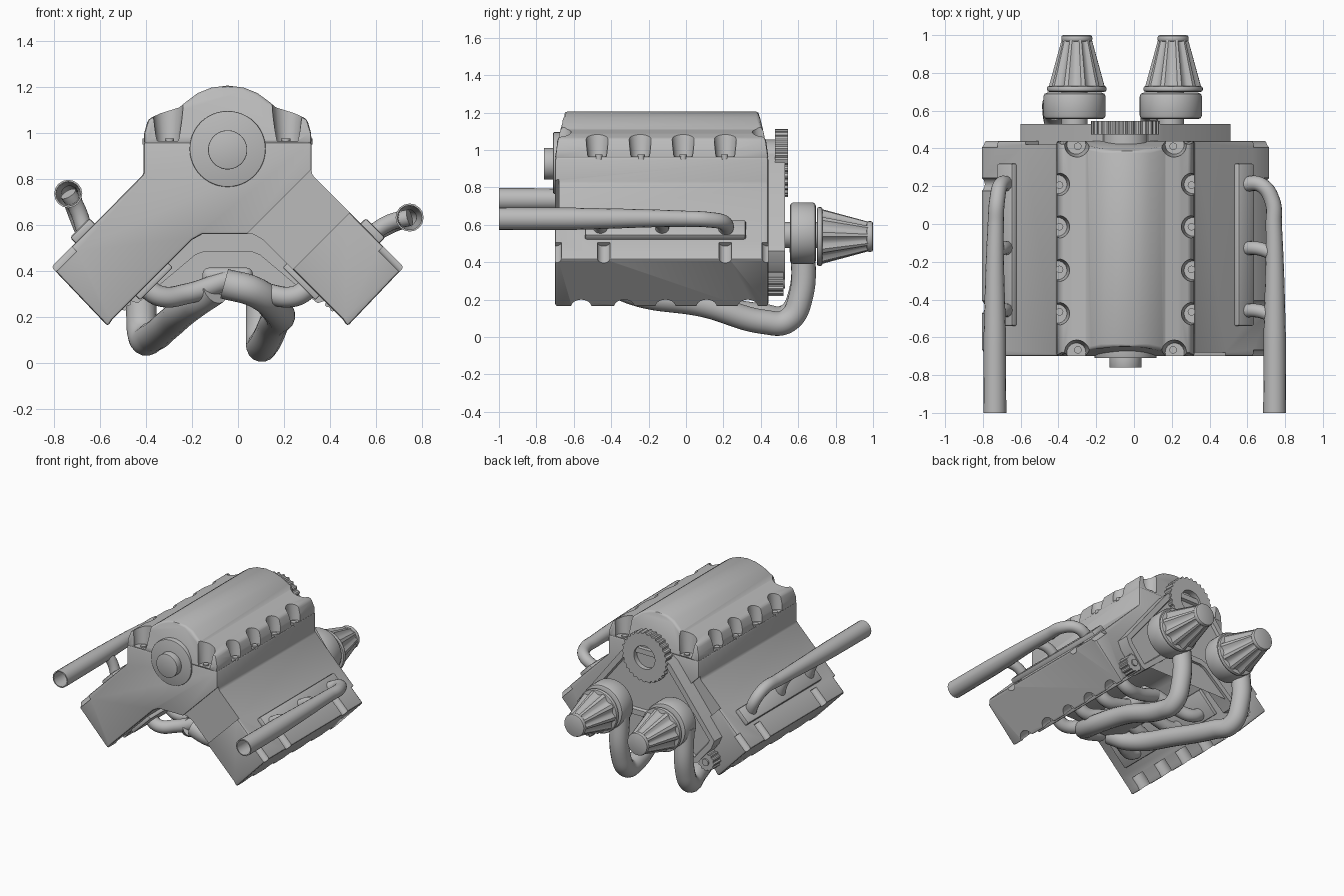
import bpy, bmesh
from math import radians, pi, cos, sin
from mathutils import Matrix, Vector

if "Cube" in bpy.data.objects:
    bpy.data.objects.remove(bpy.data.objects["Cube"])

CX = -0.045            # centre line of the engine
FRONT, BACK = -0.70, 0.44
parts = []

metal = bpy.data.materials.new("grey_metal")
metal.use_nodes = True
GREY = (0.5, 0.5, 0.5, 1)
metal.diffuse_color = GREY
metal.node_tree.nodes["Principled BSDF"].inputs["Base Color"].default_value = GREY


def add(name, bm, bevel=0, segments=2):
    bmesh.ops.recalc_face_normals(bm, faces=bm.faces[:])
    me = bpy.data.meshes.new(name)
    bm.to_mesh(me)
    bm.free()
    me.materials.append(metal)
    o = bpy.data.objects.new(name, me)
    bpy.context.collection.objects.link(o)
    if bevel:
        m = o.modifiers.new("bevel", 'BEVEL')
        m.width, m.segments, m.limit_method = bevel, segments, 'ANGLE'
        m.angle_limit = radians(35)
    parts.append(o)
    return o


def apply(o):
    dg = bpy.context.evaluated_depsgraph_get()
    me = bpy.data.meshes.new_from_object(o.evaluated_get(dg))
    o.modifiers.clear()
    o.data = me


def cut(o, bm):
    c = add("cutter", bm)
    m = o.modifiers.new("cut", 'BOOLEAN')
    m.object, m.operation, m.solver = c, 'DIFFERENCE', 'EXACT'
    apply(o)
    parts.remove(c)
    bpy.data.objects.remove(c)


def prism(bm, half, y0, y1):
    # half profile (offset from centre, z), mirrored and extruded along y
    pts = half + [(-u, z) for u, z in reversed(half) if u]
    face = bm.faces.new([bm.verts.new((CX + u, y0, z)) for u, z in pts])
    ext = bmesh.ops.extrude_face_region(bm, geom=[face])
    bmesh.ops.translate(bm, vec=(0, y1 - y0, 0),
                        verts=[v for v in ext["geom"] if isinstance(v, bmesh.types.BMVert)])


def cone(bm, a, b, r1, r2, n=32):
    a, b = Vector(a), Vector(b)
    rot = (b - a).to_track_quat('Z', 'Y').to_matrix().to_4x4()
    bmesh.ops.create_cone(bm, cap_ends=True, segments=n, radius1=r1, radius2=r2,
                          depth=(b - a).length, matrix=Matrix.Translation((a + b) / 2) @ rot)


def box(bm, loc, size, angle=0):
    bmesh.ops.create_cube(bm, size=1, matrix=Matrix.Translation(loc)
                          @ Matrix.Rotation(radians(angle), 4, 'Y') @ Matrix.Diagonal((*size, 1)))


def disc(name, x, z, y0, y1, r, bevel=0.0, n=48):
    bm = bmesh.new()
    cone(bm, (x, y0, z), (x, y1, z), r, r, n)
    return add(name, bm, bevel)


def tube(name, pts, r, radii=None, wall=0):
    cu = bpy.data.curves.new(name, 'CURVE')
    cu.dimensions, cu.bevel_depth, cu.bevel_resolution = '3D', r, 6
    cu.resolution_u, cu.use_fill_caps = 10, not wall
    s = cu.splines.new('BEZIER')
    s.bezier_points.add(len(pts) - 1)
    for i, (p, q) in enumerate(zip(s.bezier_points, pts)):
        p.co, p.radius = q, radii[i] if radii else 1
        p.handle_left_type = p.handle_right_type = 'AUTO'
    tmp = bpy.data.objects.new(name, cu)
    bpy.context.collection.objects.link(tmp)
    bm = bmesh.new()
    bm.from_mesh(tmp.evaluated_get(bpy.context.evaluated_depsgraph_get()).to_mesh())
    bpy.data.objects.remove(tmp)
    o = add(name, bm)
    if wall:
        m = o.modifiers.new("wall", 'SOLIDIFY')
        m.thickness, m.offset = wall, -1
    return o


def star(name, x, z, y0, y1, r0, r1, n, depth):
    # toothed or pleated ring: alternating radii
    bm = bmesh.new()
    rings = [[bm.verts.new((x + r * (1 - depth * ((i // 2) % 2)) * cos(pi * i / n), y,
                            z + r * (1 - depth * ((i // 2) % 2)) * sin(pi * i / n)))
              for i in range(2 * n)] for y, r in ((y0, r0), (y1, r1))]
    for i in range(2 * n):
        j = (i + 1) % (2 * n)
        bm.faces.new((rings[0][i], rings[0][j], rings[1][j], rings[1][i]))
    for ring in rings:
        bm.faces.new(ring)
    return add(name, bm)


# Block with two banks
bm = bmesh.new()
prism(bm, [(0.365, 0.96), (0.365, 0.82), (0.765, 0.417), (0.52, 0.16), (0.50, 0.19),
           (0.425, 0.265), (0.155, 0.535), (0.11, 0.56)], FRONT, BACK)
block = add("engine_block", bm, 0.012)
m = block.modifiers["bevel"]
apply(block)
bm = bmesh.new()
for s in (1, -1):
    # bolt scallops on the inner and outer edges of each bank end
    for y in (-0.56, -0.33, -0.11, 0.11, 0.33):
        cone(bm, (CX + s * 0.45, y, 0.23), (CX + s * 0.57, y, 0.11), 0.055, 0.055, 20)
    for y in (FRONT, -0.44, 0.21, BACK):
        cone(bm, (CX + s * 0.68, y, 0.51), (CX + s * 0.81, y, 0.38), 0.035, 0.035, 20)
    # shallow recess across one end of each bank
    box(bm, (CX + s * 0.295, FRONT if s > 0 else BACK, 0.595), (0.25, 0.04, 0.6), s * 45)
cut(block, bm)

# Domed top cover with sloped ends
bm = bmesh.new()
prism(bm, [(0, 1.205), (0.07, 1.196), (0.13, 1.172), (0.18, 1.135), (0.21, 1.11),
           (0.29, 1.085), (0.345, 1.06), (0.362, 1.0), (0.365, 0.95)], FRONT, BACK)
for v in bm.verts:
    v.co.y += (0.05 if v.co.y < 0 else -0.05) * max(0, min(1, (v.co.z - 1.02) / 0.15))
cover = add("top_cover", bm, 0.015)
apply(cover)
bm = bmesh.new()
bolts = [(s * 0.36, y) for s in (1, -1) for y in (-0.475, -0.245, -0.015, 0.21)]
bolts += [(s * 0.26, y) for s in (1, -1) for y in (FRONT + 0.02, BACK - 0.02)]
for u, y in bolts:
    cone(bm, (CX + u, y, 0.965), (CX + u, y, 1.25), 0.05, 0.085, 24)
cut(cover, bm)
bm = bmesh.new()
for u, y in bolts:
    cone(bm, (CX + u * 0.97, y * 0.98, 0.95), (CX + u * 0.97, y * 0.98, 0.975), 0.02, 0.02, 12)
add("cover_bolts", bm)

# Crankshaft nose, bearing boss and rear pulley
disc("crank_boss", CX, 0.93, FRONT - 0.01, FRONT + 0.1, 0.165, 0.005)
disc("crank_nose", CX, 0.926, -0.76, -0.68, 0.085, 0.004)
disc("pulley_hub", CX, 0.93, 0.42, 0.50, 0.125)
pulley = star("crank_pulley", CX, 0.93, 0.475, 0.545, 0.182, 0.182, 56, 0.06)
bm = bmesh.new()
cone(bm, (CX, 0.50, 0.93), (CX, 0.60, 0.93), 0.085, 0.085)
cut(pulley, bm)

# Timing plate on the back, with a recessed panel
bm = bmesh.new()
prism(bm, [(0.12, 0.98), (0.2, 0.92), (0.555, 0.46), (0.53, 0.40), (0.42, 0.27), (0.39, 0.26),
           (0.14, 0.47), (0.1, 0.485)], 0.42, 0.53)
bm.faces.ensure_lookup_table()
back = max(bm.faces, key=lambda f: f.calc_center_median().y)
bmesh.ops.inset_region(bm, faces=[back], thickness=0.04, depth=0)
bmesh.ops.inset_region(bm, faces=[back], thickness=0.008, depth=-0.02)
add("timing_plate", bm)
for s, side in ((1, "left"), (-1, "right")):
    star(side + "_cam_pulley", CX + s * 0.48, 0.285, 0.43, 0.52, 0.066, 0.066, 24, 0.12)
    disc(side + "_cam_hub", CX + s * 0.48, 0.285, 0.42, 0.53, 0.025, 0, 20)

# Intake flanges, branches and long pipes on the outside of each bank
for s, side, px, pz in ((1, "left", 0.745, 0.632), (-1, "right", -0.737, 0.735)):
    bm = bmesh.new()
    box(bm, (CX + s * 0.625, -0.11, 0.57), (0.12, 0.86, 0.05), s * 45)
    add(side + "_intake_flange", bm, 0.012)
    root = (CX + s * 0.615, 0.575)
    for i, y in enumerate((-0.46, -0.13)):
        mid = (root[0] * 0.5 + px * 0.5, y + 0.0, pz * 0.6 + root[1] * 0.4)
        tube(f"{side}_branch_{i}", [(root[0], y, root[1] - 0.02), mid, (px, y - 0.03, pz)], 0.036)
    tube(side + "_intake_pipe",
         [(px, -1, pz), (px, -0.6, pz), (px - s * 0.005, 0.0, pz),
          (px - s * 0.012, 0.12, pz - 0.005), (px * 0.6 + root[0] * 0.4, 0.205, pz * 0.6 + root[1] * 0.4),
          (root[0], 0.21, root[1] - 0.02)],
         0.061, [1, 0.97, 0.7, 0.68, 0.66, 0.66], 0.008)

# Exhaust headers in the valley
for s, side in ((1, "left"), (-1, "right")):
    bm = bmesh.new()
    box(bm, (CX + s * 0.32, -0.13, 0.355), (0.2, 0.95, 0.03), s * 45)
    add(side + "_exhaust_flange", bm, 0.006)
    for i, y in enumerate((-0.44, -0.22, 0.0, 0.22)):
        tube(f"{side}_header_{i}", [(CX + s * 0.37, y, 0.34), (CX + s * 0.29, y, 0.29),
                                    (CX + s * 0.18, y * 0.9, 0.30), (CX, y * 0.8, 0.36)], 0.045)
bm = bmesh.new()
box(bm, (CX, -0.1, 0.35), (0.22, 0.56, 0.13))
add("exhaust_collector", bm, 0.03, 3)
tube("left_exhaust_pipe", [(-0.06, -0.42, 0.345), (0.07, -0.42, 0.31), (0.165, -0.28, 0.235),
                           (0.155, 0.1, 0.17), (0.11, 0.42, 0.08), (0.1, 0.54, 0.085),
                           (0.1, 0.615, 0.22), (0.1, 0.615, 0.55)], 0.066)
tube("right_exhaust_pipe", [(-0.1, -0.38, 0.32), (-0.19, -0.28, 0.26), (-0.30, 0.1, 0.17),
                            (-0.37, 0.4, 0.115), (-0.41, 0.54, 0.11), (-0.42, 0.615, 0.24),
                            (-0.42, 0.615, 0.55)], 0.066)

# Turbos with pleated cone filters
for side, x in (("left", 0.195), ("right", -0.315)):
    z = 0.545
    disc(side + "_turbo_housing", x, z + 0.01, 0.555, 0.695, 0.165, 0.02)
    disc(side + "_turbo_neck", x, z, 0.50, 0.72, 0.07)
    fx = x + 0.012
    star(side + "_air_filter", fx, z - 0.008, 0.72, 0.975, 0.15, 0.08, 20, 0.13)
    disc(side + "_filter_base", fx, z - 0.008, 0.70, 0.73, 0.157, 0.01)
    disc(side + "_filter_cap", fx, z - 0.008, 0.965, 1.0, 0.082, 0.012)

# Smooth shading with sharp edges kept
for o in parts:
    if o.modifiers:
        apply(o)
bpy.ops.object.select_all(action='DESELECT')
for o in parts:
    o.select_set(True)
bpy.context.view_layer.objects.active = parts[0]
bpy.ops.object.shade_smooth_by_angle(angle=radians(35))
